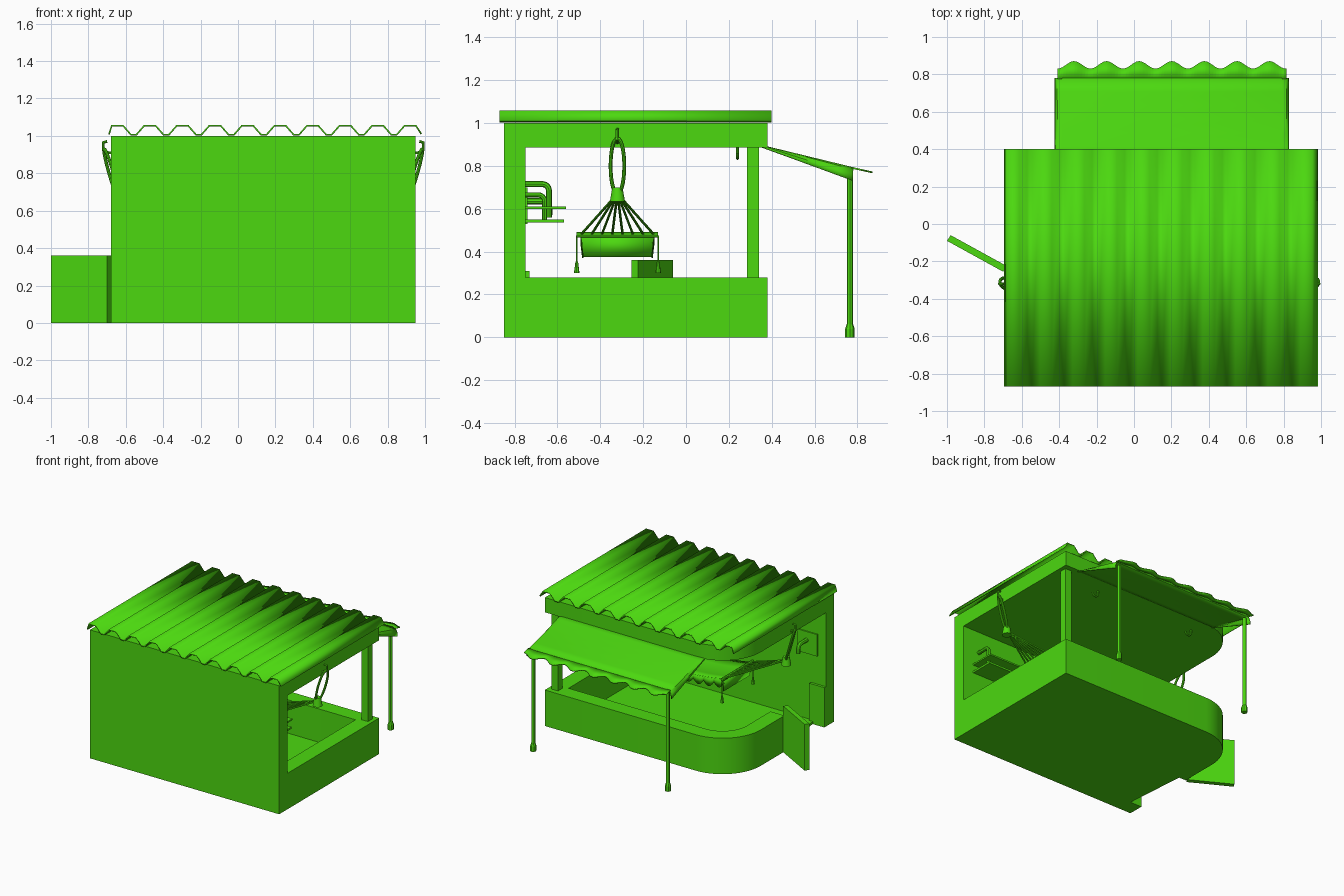
import bpy, bmesh, math
from mathutils import Vector

old = bpy.data.objects.get("Cube")
if old:
    bpy.data.objects.remove(old, do_unlink=True)

green = bpy.data.materials.new("bright_green")
green.use_nodes = True
green.diffuse_color = (0.072, 0.69, 0.005, 1)
green.node_tree.nodes["Principled BSDF"].inputs["Base Color"].default_value = green.diffuse_color
made = []


def add_mesh(name, mesh):
    obj = bpy.data.objects.new(name, mesh)
    bpy.context.scene.collection.objects.link(obj)
    mesh.materials.clear()
    mesh.materials.append(green)
    made.append(obj)
    return obj


def from_bm(name, bm):
    bmesh.ops.recalc_face_normals(bm, faces=bm.faces)
    mesh = bpy.data.meshes.new(name)
    bm.to_mesh(mesh)
    bm.free()
    return add_mesh(name, mesh)


def prism(name, outline, z0, z1):
    bm = bmesh.new()
    face = bm.faces.new([bm.verts.new((x, y, z0)) for x, y in outline])
    up = bmesh.ops.extrude_face_region(bm, geom=[face])["geom"]
    bmesh.ops.translate(bm, vec=(0, 0, z1 - z0),
                        verts=[v for v in up if isinstance(v, bmesh.types.BMVert)])
    return from_bm(name, bm)


def box(name, x0, x1, y0, y1, z0, z1):
    return prism(name, [(x0, y0), (x1, y0), (x1, y1), (x0, y1)], z0, z1)


def cone(name, x, y, z0, z1, r0, r1, sides=12):
    bm = bmesh.new()
    bmesh.ops.create_cone(bm, cap_ends=True, segments=sides, radius1=r0, radius2=r1, depth=z1 - z0)
    bmesh.ops.translate(bm, vec=(x, y, (z0 + z1) / 2), verts=bm.verts)
    return from_bm(name, bm)


def tube(name, points, radius, cyclic=False):
    curve = bpy.data.curves.new(name, "CURVE")
    curve.dimensions = "3D"
    curve.bevel_depth = radius
    curve.bevel_resolution = 2
    curve.use_fill_caps = True
    line = curve.splines.new("POLY")
    line.points.add(len(points) - 1)
    for p, co in zip(line.points, points):
        p.co = (*co, 1)
    line.use_cyclic_u = cyclic
    temp = bpy.data.objects.new(name + "_path", curve)
    bpy.context.scene.collection.objects.link(temp)
    bpy.context.view_layer.update()
    mesh = bpy.data.meshes.new_from_object(temp.evaluated_get(bpy.context.evaluated_depsgraph_get()))
    bpy.data.objects.remove(temp, do_unlink=True)
    return add_mesh(name, mesh)


def sheet(name, rows, thickness):
    """Grid of points made into a thin solid sheet."""
    bm = bmesh.new()
    grid = [[bm.verts.new(p) for p in row] for row in rows]
    for a, b in zip(grid, grid[1:]):
        for i in range(len(a) - 1):
            bm.faces.new((a[i], a[i + 1], b[i + 1], b[i]))
    obj = from_bm(name, bm)
    mod = obj.modifiers.new("thickness", "SOLIDIFY")
    mod.thickness = thickness
    mod.offset = 0
    return obj


# Hut plan: straight walls with one rounded back corner
LEFT, RIGHT, BACK, FRONT, INNER, R = -0.68, 0.95, 0.38, -0.85, -0.75, 0.33


def corner(inset):
    turns = [math.pi / 2 * (1 + i / 14) for i in range(15)]
    r = R - inset
    return [(LEFT + R + r * math.cos(t), BACK - R + r * math.sin(t)) for t in turns]


W = 0.12
GATE = -0.24
box("front_wall", LEFT, RIGHT, FRONT, INNER, 0, 1)
prism("counter", [(RIGHT, INNER), (RIGHT, BACK)] + corner(0) + [(LEFT, GATE), (LEFT + W, GATE)]
      + corner(W)[::-1] + [(RIGHT - W, BACK - W), (RIGHT - W, INNER)], 0, 0.28)
prism("floor", [(RIGHT - W / 2, INNER), (RIGHT - W / 2, BACK - W / 2)] + corner(W / 2)
      + [(LEFT + W / 2, GATE), (-0.58, INNER)], 0, 0.02)
prism("ceiling", [(RIGHT, INNER), (RIGHT, BACK)] + corner(0) + [(LEFT, INNER)], 0.885, 1)
box("corner_post", 0.865, 0.92, 0.285, 0.34, 0.28, 0.885)
box("gate_stop", LEFT, -0.55, INNER, -0.73, 0, 0.31)

# Open gate
prism("gate", [(-0.70, -0.255), (-0.68, -0.225), (-0.98, -0.06), (-1.0, -0.09)], 0, 0.36)

# Corrugated roof
section = [(-0.69, 1.008)]
for i in range(10):
    c = -0.645 + i * 0.174
    section += [(c + dx, z) for dx, z in ((-0.03, 1.055), (0.03, 1.055), (0.072, 1.007), (0.102, 1.007))]
section[-2:] = [(0.98, 1.01)]
sheet("corrugated_roof", [[(x, y, z) for x, z in section] for y in (-0.87, 0.40)], 0.009)

# Awning with drooping sides and a scalloped lip
A0, A1 = -0.42, 0.825
rows = []
for k in range(7):
    v = k / 6
    y, z = 0.34 + 0.44 * v, 0.897 - 0.107 * v
    drop = 0.005 + 0.055 * v
    side = [(0, -drop), (0.002, -drop * 0.5), (0.012, -drop * 0.15), (0.035, 0)]
    rows.append([(A0 + dx, y, z + dz) for dx, dz in side]
                + [(A1 - dx, y, z + dz) for dx, dz in side[::-1]])
sheet("awning", rows, 0.008)
xs = [A0 + 0.01 + (A1 - A0 - 0.02) * i / 84 for i in range(85)]
lip = [0.85 + 0.02 * math.cos((x + 0.32) * math.tau / 0.174) for x in xs]
sheet("awning_lip", [[(x, 0.775, 0.791) for x in xs],
                     [(x, y, 0.791 - (y - 0.775) * 0.22) for x, y in zip(xs, lip)]], 0.008)
for x in (-0.38, 0.78):
    cone("awning_post", x, 0.765, 0.03, 0.77, 0.014, 0.014)
    cone("post_foot", x, 0.765, 0, 0.04, 0.022, 0.022, 8)
    cone("post_collar", x, 0.765, 0.04, 0.065, 0.022, 0.014, 8)

# Ceiling hooks
for x in (0.56, -0.3):
    arc = [(x + 0.025 * math.cos(t), 0.24, 0.86 + 0.025 * math.sin(t))
           for t in [math.pi * (1 + i / 8) for i in range(9)]]
    tube("ceiling_hook", [(x - 0.025, 0.24, 0.89)] + arc, 0.007)

# Shelves and bent pipes on the inner wall
box("long_shelf", 0.40, 0.86, INNER, -0.57, 0.535, 0.55)
box("short_shelf", 0.55, 0.86, INNER, -0.56, 0.598, 0.61)
box("pipe_plate", -0.61, -0.44, INNER, -0.74, 0.53, 0.70)


def bent_pipe(name, x, reach, top, bottom, r):
    b = 0.03
    bend = [(x, reach - b + b * math.sin(t), top - b + b * math.cos(t))
            for t in [math.pi / 2 * i / 6 for i in range(7)]]
    tube(name, [(x, INNER, top)] + bend + [(x, reach, bottom)], r)


bent_pipe("upper_pipe", 0.81, -0.64, 0.715, 0.56, 0.014)
bent_pipe("lower_pipe", 0.76, -0.66, 0.665, 0.55, 0.012)
bent_pipe("plate_pipe", -0.52, -0.64, 0.635, 0.57, 0.016)

# Hammock bed
HY, MID, HALF = -0.32, 0.135, 0.355


def sag(u):
    return 0.475 - 0.035 * (1 - u * u)


us = [i / 24 - 1 for i in range(49)]
sheet("hammock_bed", [[(MID + HALF * u, HY + 0.17 * s, sag(u) - 0.02 * (1 - s * s)) for u in us]
                      for s in (-1, -0.5, 0, 0.5, 1)], 0.01)
for s in (-1, 1):
    y = HY + 0.17 * s
    sheet("scalloped_fringe",
          [[(MID + HALF * u, y, sag(u)) for u in us],
           [(MID + HALF * u, y - 0.008 * s, sag(u) - 0.035 - 0.035 * abs(math.sin(u * math.pi * 4)))
            for u in us]], 0.006)

# Ropes, bars and loops at both hammock ends
for end, wall in ((-1, LEFT), (1, RIGHT)):
    bar = MID + end * HALF
    knot = Vector((wall - end * 0.04, HY, 0.67))
    tube("spreader_bar", [(bar, HY - 0.19, 0.478), (bar, HY + 0.19, 0.478)], 0.013)
    sheet("end_cloth", [[(bar, HY + 0.17 * s, 0.47) for s in (-1, 1)],
                        [(bar - end * 0.01, HY + 0.16 * s, 0.375) for s in (-1, 1)]], 0.006)
    for i in range(8):
        tube("spreading_rope", [knot, (bar, HY - 0.17 + 0.34 * i / 7, 0.48)], 0.006)
    cone("rope_knot", knot.x, HY, 0.635, 0.70, 0.035, 0.024)
    for s in (-1, 1):
        y = HY + 0.19 * s
        tube("tassel_cord", [(bar, y, 0.475), (bar, y, 0.35)], 0.004)
        cone("tassel", bar, y, 0.30, 0.355, 0.013, 0.006, 8)
    top = Vector((wall + end * 0.035, HY, 0.93))
    axis = knot - top
    loop = []
    for i in range(28):
        t = math.tau * i / 28
        p = top + axis * (0.5 - 0.5 * math.cos(t))
        loop.append(p + Vector((end * 0.012 * math.sin(t), 0.032 * math.sin(t), 0)))
    tube("hanging_loop", loop, 0.009, True)
    tube("wall_hook", [(wall - end * 0.01, HY, 0.91), (wall + end * 0.015, HY, 0.91),
                       (wall + end * 0.04, HY, 0.925), (wall + end * 0.04, HY, 0.965),
                       (wall + end * 0.02, HY, 0.97)], 0.008)

# Smooth the curved faces, keep edges crisp
bpy.ops.object.select_all(action="DESELECT")
for obj in made:
    obj.select_set(True)
bpy.context.view_layer.objects.active = made[0]
bpy.ops.object.shade_smooth_by_angle(angle=math.radians(30))
